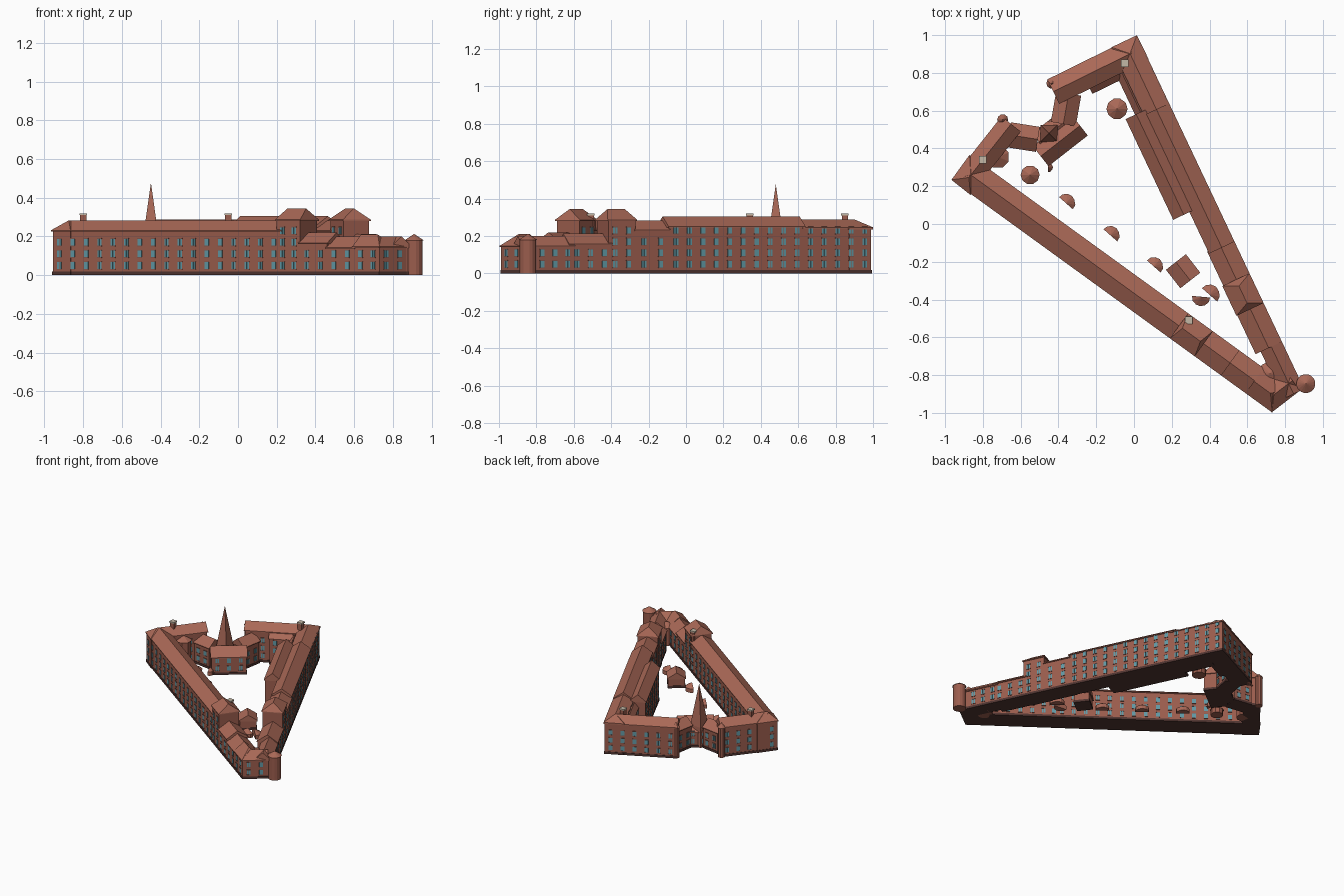
import bpy, bmesh, math
from mathutils import Vector, Matrix

if "Cube" in bpy.data.objects:
    bpy.data.objects.remove(bpy.data.objects["Cube"])


def mat(name, c):
    m = bpy.data.materials.new(name)
    m.diffuse_color = (*c, 1)
    m.use_nodes = True
    m.node_tree.nodes["Principled BSDF"].inputs["Base Color"].default_value = m.diffuse_color
    return m


BRICK = mat("brick", (0.33, 0.11, 0.075))
ROOF = mat("roof", (0.40, 0.14, 0.095))
PLINTH = mat("plinth", (0.08, 0.035, 0.03))
GLASS = mat("glass", (0.12, 0.32, 0.38))
FRAME = mat("frame", (0.22, 0.10, 0.08))
STONE = mat("stone", (0.55, 0.48, 0.38))


def finish(name, bm, m):
    me = bpy.data.meshes.new(name)
    bm.to_mesh(me)
    bm.free()
    me.materials.append(m)
    o = bpy.data.objects.new(name, me)
    bpy.context.collection.objects.link(o)
    return o


def hull(name, pts, m):
    bm = bmesh.new()
    for p in pts:
        bm.verts.new(p)
    bmesh.ops.convex_hull(bm, input=bm.verts[:])
    bmesh.ops.dissolve_limit(bm, angle_limit=0.01, verts=bm.verts[:], edges=bm.edges[:])
    return finish(name, bm, m)


def add_box(bm, M, centre, size):
    T = M @ Matrix.Translation(centre) @ Matrix.Diagonal((*size, 1))
    bmesh.ops.create_cube(bm, size=1, matrix=T)


def wing(name, p0, p1, w, eave, ridge, rows=3, hips=(0, 0), off=0, inner=True, pitch=0.085):
    """Gabled or hipped range; p0-p1 is its outer wall line, the courtyard lies to the left."""
    d = Vector((p1[0] - p0[0], p1[1] - p0[1], 0))
    L = d.length
    M = Matrix.Translation((p0[0], p0[1], 0)) @ Matrix.Rotation(math.atan2(d.y, d.x), 4, 'Z')
    bm = bmesh.new()
    add_box(bm, M, (L / 2, off + w / 2, eave / 2 + 0.001), (L, w, eave))
    finish(name + "_walls", bm, BRICK)
    bm = bmesh.new()
    add_box(bm, M, (L / 2, off + w / 2, 0.009), (L + 0.006, w + 0.006, 0.018))
    finish(name + "_plinth", bm, PLINTH)
    # roof with a small eave overhang
    o = 0.007
    pts = [(x, y, z) for x in (-o, L + o) for y in (off - o, off + w + o) for z in (eave - 0.004, eave + 0.002)]
    pts += [(hips[0] - (0 if hips[0] else o), off + w / 2, ridge),
            (L - hips[1] + (0 if hips[1] else o), off + w / 2, ridge)]
    hull(name + "_roof", [M @ Vector(p) for p in pts], ROOF)
    # window rows
    if not rows:
        return
    fr, gl = bmesh.new(), bmesh.new()
    n = max(1, round(L / pitch))
    for i in range(n):
        x = (i + 0.5) * L / n
        for r in range(rows):
            z = 0.05 + 0.06 * r
            for y, s in [(off, -1)] + ([(off + w, 1)] if inner else []):
                add_box(fr, M, (x, y, z - 0.019), (0.03, 0.008, 0.004))
                add_box(fr, M, (x, y, z + 0.019), (0.03, 0.008, 0.004))
                for k in (-1, 1):
                    add_box(gl, M, (x + k * 0.007, y + s * 0.001, z), (0.012, 0.004, 0.034))
    finish(name + "_window_frames", fr, FRAME)
    finish(name + "_window_glass", gl, GLASS)


def house(name, c, l, w, ang, eave, ridge, rows=2, hips=(0, 0), **k):
    """Free-standing gabled block given by centre, length, width and angle."""
    u = Vector((math.cos(math.radians(ang)), math.sin(math.radians(ang))))
    v = Vector((-u.y, u.x))
    a = Vector(c) - u * l / 2 - v * w / 2
    wing(name, a, a + u * l, w, eave, ridge, rows, hips, **k)


def turret(name, x, y, r, eave, top, n=10, z0=0.0):
    for part, r1, r2, a, b, m in (("_wall", r, r, z0, eave, BRICK), ("_roof", r * 1.12, 0, eave, top, ROOF)):
        bm = bmesh.new()
        bmesh.ops.create_cone(bm, cap_ends=True, segments=n, radius1=r1, radius2=r2, depth=b - a,
                              matrix=Matrix.Translation((x, y, (a + b) / 2)) @ Matrix.Rotation(math.pi / n, 4, 'Z'))
        finish(name + part, bm, m)


def sw(x):   # outer line of the south-west side
    return (x, 0.235 - 0.725 * (x + 0.957))


def ne(y):   # outer line of the north-east side
    return (0.012 + 0.88 * (0.99 - y) / 1.86, y)


# south-west side
wing("southwest_range", sw(-0.957), sw(0.22), 0.15, 0.23, 0.283, 3, (0.06, 0))
wing("southwest_pavilion", sw(0.20), sw(0.32), 0.15, 0.285, 0.345, 4, (0.015, 0.015))
wing("southwest_low_range", sw(0.32), sw(0.46), 0.15, 0.165, 0.22, 2)
wing("southwest_lower_range", sw(0.46), sw(0.60), 0.15, 0.14, 0.2, 2)
wing("south_corner", sw(0.60), sw(0.73), 0.14, 0.145, 0.21, 2, (0, 0.06))

# south tip
wing("south_end", (0.73, -0.988), (0.87, -0.88), 0.12, 0.145, 0.2, 2, (0.06, 0), inner=False)
turret("round_corner_tower", 0.91, -0.845, 0.045, 0.18, 0.213, 16)
turret("south_court_bay", 0.72, -0.79, 0.055, 0.14, 0.165, 12)

# north-east side
wing("northeast_low_range", ne(-0.87), ne(-0.60), 0.11, 0.145, 0.2, 2)
wing("northeast_low_upper_range", ne(-0.62), ne(-0.40), 0.14, 0.155, 0.213, 2)
wing("northeast_pavilion", ne(-0.415), ne(-0.27), 0.145, 0.285, 0.345, 4, (0.03, 0.03))
wing("northeast_middle_range", ne(-0.27), ne(-0.09), 0.14, 0.23, 0.283, 3)
wing("northeast_main_range", ne(-0.09), ne(0.63), 0.135, 0.25, 0.305, 4, pitch=0.078)
wing("northeast_upper_range", ne(0.63), ne(0.99), 0.135, 0.245, 0.288, 4, (0, 0.065), pitch=0.078)
wing("northeast_court_range", ne(0.13), ne(0.65), 0.11, 0.25, 0.305, 4, off=0.12)
wing("northeast_court_annex", ne(0.62), ne(0.86), 0.05, 0.2, 0.24, 3, off=0.125)

# north and west ranges
wing("north_range", (0.012, 0.99), (-0.45, 0.762), 0.13, 0.24, 0.287, 3, (0.065, 0))
house("north_court_bay", (-0.16, 0.765), 0.16, 0.07, 26, 0.2, 0.24, 3)
wing("west_range", (-0.70, 0.56), (-0.957, 0.235), 0.115, 0.23, 0.283, 3, (0, 0.06))
turret("north_range_end", -0.435, 0.745, 0.026, 0.235, 0.27)
turret("west_range_end", -0.695, 0.552, 0.026, 0.23, 0.265)
turret("west_court_bay", -0.72, 0.355, 0.055, 0.19, 0.225, 8)

# entrance group with spire
house("entrance_west_link", (-0.585, 0.46), 0.14, 0.12, -9, 0.16, 0.215)
house("entrance_hall", (-0.39, 0.44), 0.25, 0.12, 38, 0.135, 0.2)
house("entrance_back_hall", (-0.44, 0.485), 0.15, 0.10, 38, 0.12, 0.16)
house("entrance_north_link", (-0.36, 0.61), 0.15, 0.12, 80, 0.17, 0.225)
s = 0.045
hull("spire", [(-0.45 + a * s, 0.48 + b * s, z) for a in (-1, 1) for b in (-1, 1) for z in (0.001, 0.16)]
     + [(-0.45, 0.48, 0.478)], ROOF)

# chimneys
for i, (x, y) in enumerate([(-0.80, 0.34), (-0.05, 0.85), (0.29, -0.51)]):
    for part, sz, z0, z1, m in (("stack", 0.034, 0.15, 0.31, BRICK), ("cap", 0.04, 0.31, 0.32, STONE)):
        bm = bmesh.new()
        add_box(bm, Matrix(), (x, y, (z0 + z1) / 2), (sz, sz, z1 - z0))
        finish(f"chimney_{part}_{i}", bm, m)

# courtyard lodge and low octagonal structures
house("courtyard_lodge", (0.26, -0.25), 0.11, 0.12, -52, 0.075, 0.12, 0)
turret("north_court_pavilion", -0.09, 0.61, 0.05, 0.04, 0.075, 10)
turret("west_court_pavilion", -0.55, 0.26, 0.045, 0.04, 0.075, 10)

# half-round bays in the courtyard
for i, (x, y, r, a) in enumerate([(-0.36, 0.11, 0.05, 50), (-0.125, -0.06, 0.05, 50), (0.105, -0.225, 0.05, 50),
                                  (0.355, -0.385, 0.05, 265), (0.40, -0.375, 0.055, 50), (-0.455, 0.30, 0.026, 0)]):
    ring = [(x + r * math.cos(math.radians(a - 180 + k * 30)) * (0.95 if k % 2 else 1),
             y + r * math.sin(math.radians(a - 180 + k * 30))) for k in range(3, 10)]
    hull(f"court_bay_{i}", [(*p, z) for p in ring for z in (0.01, 0.04)] + [(x, y, 0.07)], ROOF)
